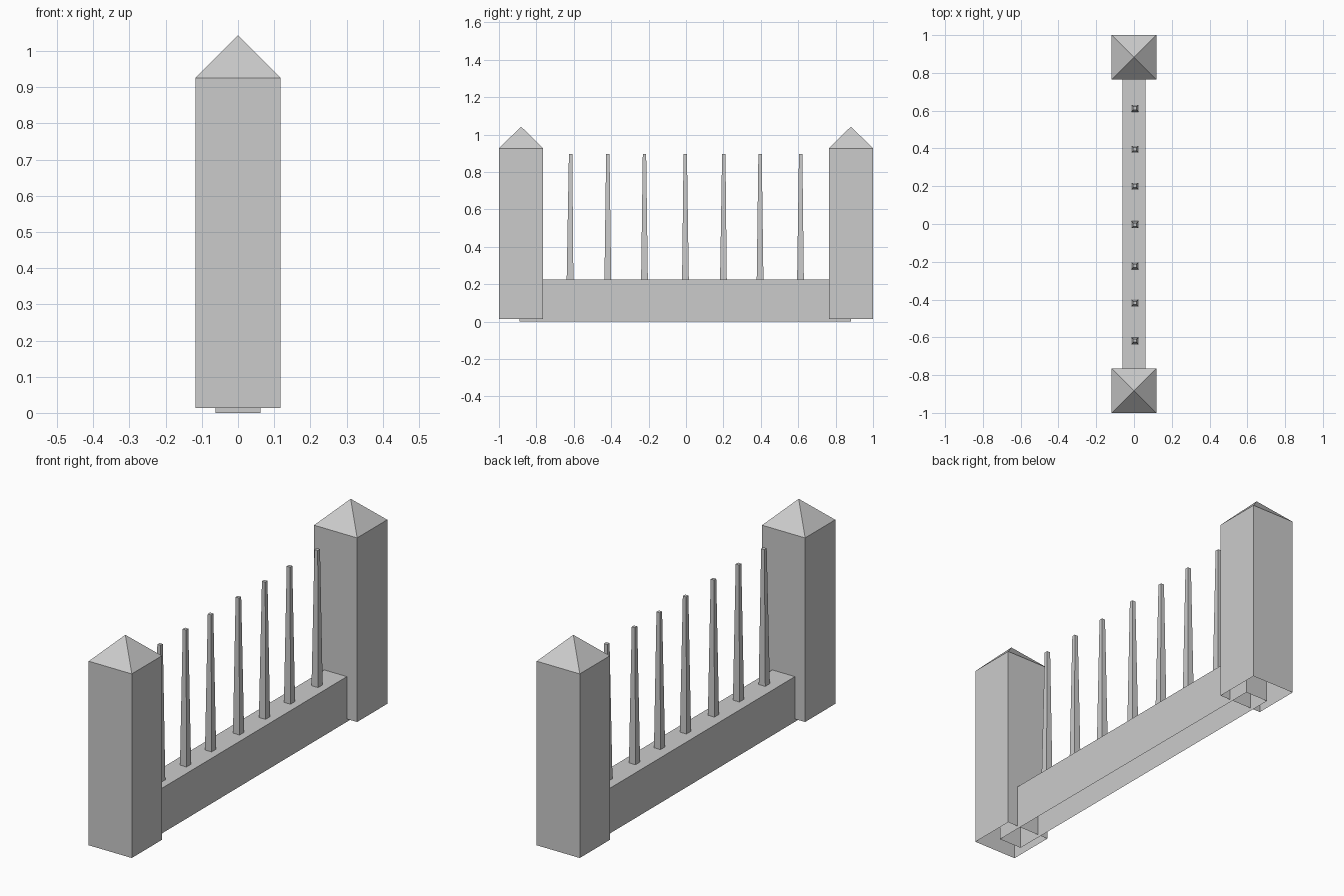
import bpy, bmesh

if "Cube" in bpy.data.objects:
    bpy.data.objects.remove(bpy.data.objects["Cube"])


def shell(name, rings, apex=None, cap=True):
    """Open-bottomed shell from stacked rectangles (cx, cy, half_x, half_y, z)."""
    bm = bmesh.new()
    loops = []
    for cx, cy, hx, hy, z in rings:
        loops.append([bm.verts.new((cx + sx * hx, cy + sy * hy, z))
                      for sx, sy in ((-1, -1), (1, -1), (1, 1), (-1, 1))])
    for low, high in zip(loops, loops[1:]):
        for i in range(4):
            j = (i + 1) % 4
            bm.faces.new((low[i], low[j], high[j], high[i]))
    top = loops[-1]
    if apex:
        tip = bm.verts.new(apex)
        for i in range(4):
            bm.faces.new((top[i], top[(i + 1) % 4], tip))
    elif cap:
        bm.faces.new(top)
    mesh = bpy.data.meshes.new(name)
    bm.to_mesh(mesh)
    bm.free()
    obj = bpy.data.objects.new(name, mesh)
    bpy.context.collection.objects.link(obj)
    return obj


# Square end posts with pyramid tops, hollow underneath
for label, y in (("front_post", -0.882), ("back_post", 0.882)):
    shell(label, [(0, y, 0.118, 0.118, 0.014), (0, y, 0.118, 0.118, 0.926)],
          apex=(0, y, 1.043))

# Low base wall running into both posts, hollow underneath
shell("base_wall", [(0, -0.004, 0.062, 0.886, 0.0), (0, -0.004, 0.062, 0.886, 0.224)])

# Tapered railing spikes: y at the foot and at the tip
spikes = [(-0.62, -0.617), (-0.418, -0.418), (-0.222, -0.222), (-0.003, -0.004),
          (0.2, 0.202), (0.396, 0.396), (0.612, 0.613)]
for i, (foot, tip) in enumerate(spikes):
    shell(f"spike_{i + 1}", [(0.005, foot, 0.018, 0.018, 0.222),
                             (0.005, tip, 0.009, 0.009, 0.897)])
